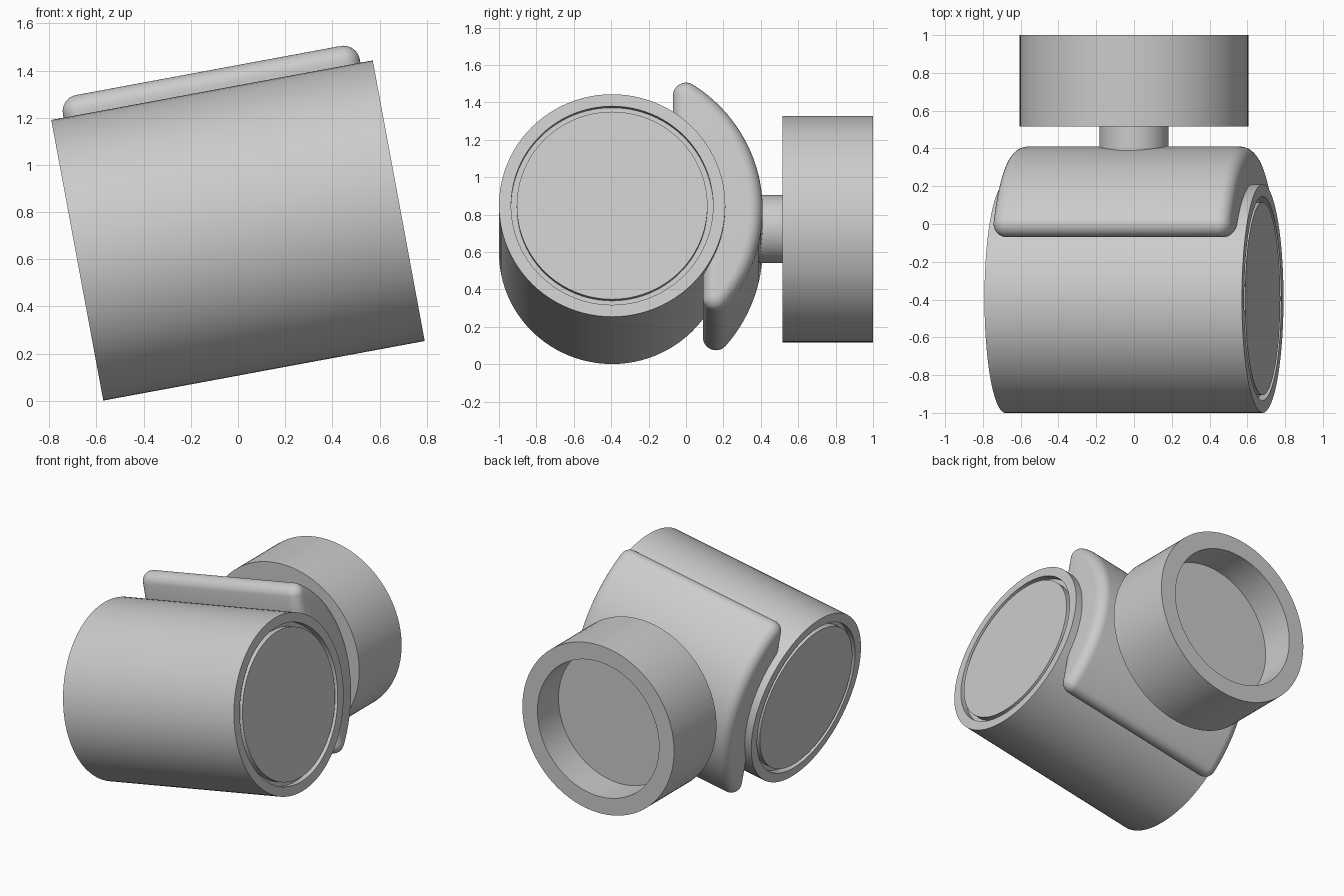
import bpy, bmesh
from math import sin, cos, pi, radians, atan2, sqrt
from mathutils import Matrix

cube = bpy.data.objects.get("Cube")
if cube:
    bpy.data.objects.remove(cube, do_unlink=True)

# Single matte grey
grey = bpy.data.materials.new("plain grey")
grey.use_nodes = True
grey.diffuse_color = (0.6, 0.6, 0.6, 1)
grey.node_tree.nodes["Principled BSDF"].inputs["Base Color"].default_value = (0.6, 0.6, 0.6, 1)

TILT = radians(-10.5)
MID_Z = 0.722
BODY_Y = -0.395
SEGMENTS = 96
tilted = Matrix.Translation((0, BODY_Y, MID_Z)) @ Matrix.Rotation(TILT, 4, 'Y')
upright = Matrix.Translation((0, 0, MID_Z))


def finish(bm, name, matrix):
    bmesh.ops.remove_doubles(bm, verts=bm.verts, dist=1e-5)
    bmesh.ops.recalc_face_normals(bm, faces=bm.faces)
    mesh = bpy.data.meshes.new(name)
    bm.to_mesh(mesh)
    bm.free()
    mesh.materials.append(grey)
    obj = bpy.data.objects.new(name, mesh)
    obj.matrix_world = matrix
    bpy.context.collection.objects.link(obj)
    bpy.ops.object.select_all(action='DESELECT')
    obj.select_set(True)
    bpy.context.view_layer.objects.active = obj
    bpy.ops.object.shade_smooth_by_angle(angle=radians(30))
    return obj


def loft(bm, loops):
    """Skin a stack of closed loops and cap both ends."""
    rings = [[bm.verts.new(p) for p in loop] for loop in loops]
    for a, b in zip(rings, rings[1:]):
        for i in range(len(a)):
            j = (i + 1) % len(a)
            bm.faces.new((a[i], a[j], b[j], b[i]))
    bm.faces.new(rings[0])
    bm.faces.new(rings[-1])


def lathe(name, profile, axis, matrix):
    """Turn (radius, position) pairs about the x or y axis."""
    loops = []
    for r, t in profile:
        angles = [2 * pi * i / SEGMENTS for i in range(SEGMENTS)]
        loops.append([(t, r * cos(a), r * sin(a)) if axis == 'X'
                      else (r * cos(a), t, r * sin(a)) for a in angles])
    bm = bmesh.new()
    loft(bm, loops)
    return finish(bm, name, matrix)


# Tilted drum with a ring groove in each end
half = 0.693
end = [(0.51, half), (0.51, half - 0.045), (0.54, half - 0.045), (0.54, half), (0.605, half)]
lathe("drum", end + [(r, -t) for r, t in reversed(end)], 'X', tilted)


# Curved saddle plate hugging the back of the drum, rounded all round
ROUND = 0.07
CORE = 0.735
top_y, low_y = 0.395, 0.555
top_z = sqrt(CORE ** 2 - top_y ** 2)
low_z = -sqrt(CORE ** 2 - low_y ** 2)
top_a, low_a = atan2(top_z, top_y), atan2(low_z, low_y)


def arc(x, cy, cz, r, start, stop, steps):
    angles = [start + (stop - start) * i / steps for i in range(steps + 1)]
    return [(x, cy + r * cos(a), cz + r * sin(a)) for a in angles]


def saddle_slice(x, r):
    return ([(x, top_y - r, 0.45)]
            + arc(x, top_y, top_z, r, pi, top_a, 12)
            + arc(x, 0, 0, CORE + r, top_a, low_a, 40)[1:-1]
            + arc(x, low_y, low_z, r, low_a, -pi, 12)
            + [(x, low_y - r, -0.2)])


quarter = [pi / 2 * i / 8 for i in range(9)]
sections = [(-0.57 - ROUND * cos(a), ROUND * sin(a)) for a in quarter]
sections += [(-x, r) for x, r in reversed(sections)]
bm = bmesh.new()
loft(bm, [saddle_slice(x, r) for x, r in sections])
finish(bm, "saddle_plate", tilted)

# Short neck joining plate and mount
lathe("neck", [(0.182, 0.33), (0.182, 0.53)], 'Y', upright)

# Round mount with an open socket at the back
lathe("mount_cup", [(0.605, 0.517), (0.605, 1.0), (0.485, 1.0), (0.485, 0.76)], 'Y', upright)
